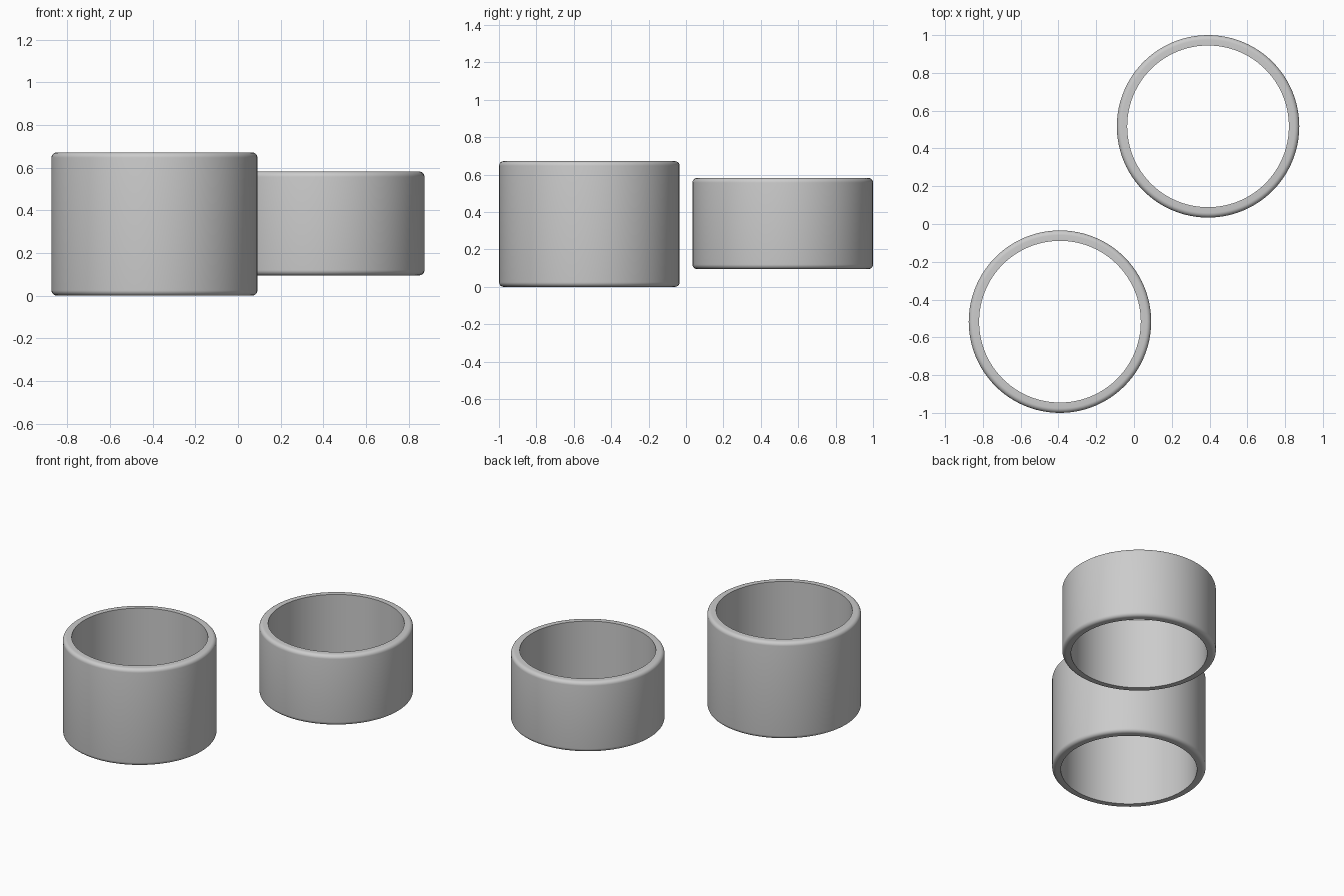
import bpy
import bmesh
from math import cos, sin, pi, radians

cube = bpy.data.objects.get("Cube")
if cube:
    bpy.data.objects.remove(cube, do_unlink=True)

GREY = (0.6, 0.6, 0.6, 1)
grey = bpy.data.materials.new("plain grey")
grey.use_nodes = True
grey.diffuse_color = GREY
grey.node_tree.nodes["Principled BSDF"].inputs["Base Color"].default_value = GREY

OUTER, INNER, ROUND = 0.483, 0.428, 0.025
SEGMENTS, STEPS = 96, 6


def ring(name, x, y, bottom, top):
    """Open tube with rounded outer rims and sharp inner rims."""
    profile = [(INNER, bottom)]
    for centre_z, start in ((bottom + ROUND, -pi / 2), (top - ROUND, 0)):
        for i in range(STEPS + 1):
            a = start + pi / 2 * i / STEPS
            profile.append((OUTER - ROUND + ROUND * cos(a), centre_z + ROUND * sin(a)))
    profile.append((INNER, top))

    # Spin the closed wall section around the tube axis
    bm = bmesh.new()
    verts = [bm.verts.new((r, 0, z)) for r, z in profile]
    edges = [bm.edges.new((v, verts[i - 1])) for i, v in enumerate(verts)]
    bmesh.ops.spin(bm, geom=verts + edges, cent=(0, 0, 0), axis=(0, 0, 1),
                   angle=2 * pi, steps=SEGMENTS, use_merge=True)
    bmesh.ops.remove_doubles(bm, verts=bm.verts, dist=0.0001)
    bmesh.ops.recalc_face_normals(bm, faces=bm.faces)
    mesh = bpy.data.meshes.new(name)
    bm.to_mesh(mesh)
    bm.free()
    mesh.materials.append(grey)

    obj = bpy.data.objects.new(name, mesh)
    obj.location = (x, y, 0)
    bpy.context.collection.objects.link(obj)
    bpy.ops.object.select_all(action="DESELECT")
    obj.select_set(True)
    bpy.context.view_layer.objects.active = obj
    bpy.ops.object.shade_smooth_by_angle(angle=radians(40))


ring("tall_ring", -0.392, -0.517, 0, 0.672)
ring("short_ring", 0.392, 0.517, 0.095, 0.582)
